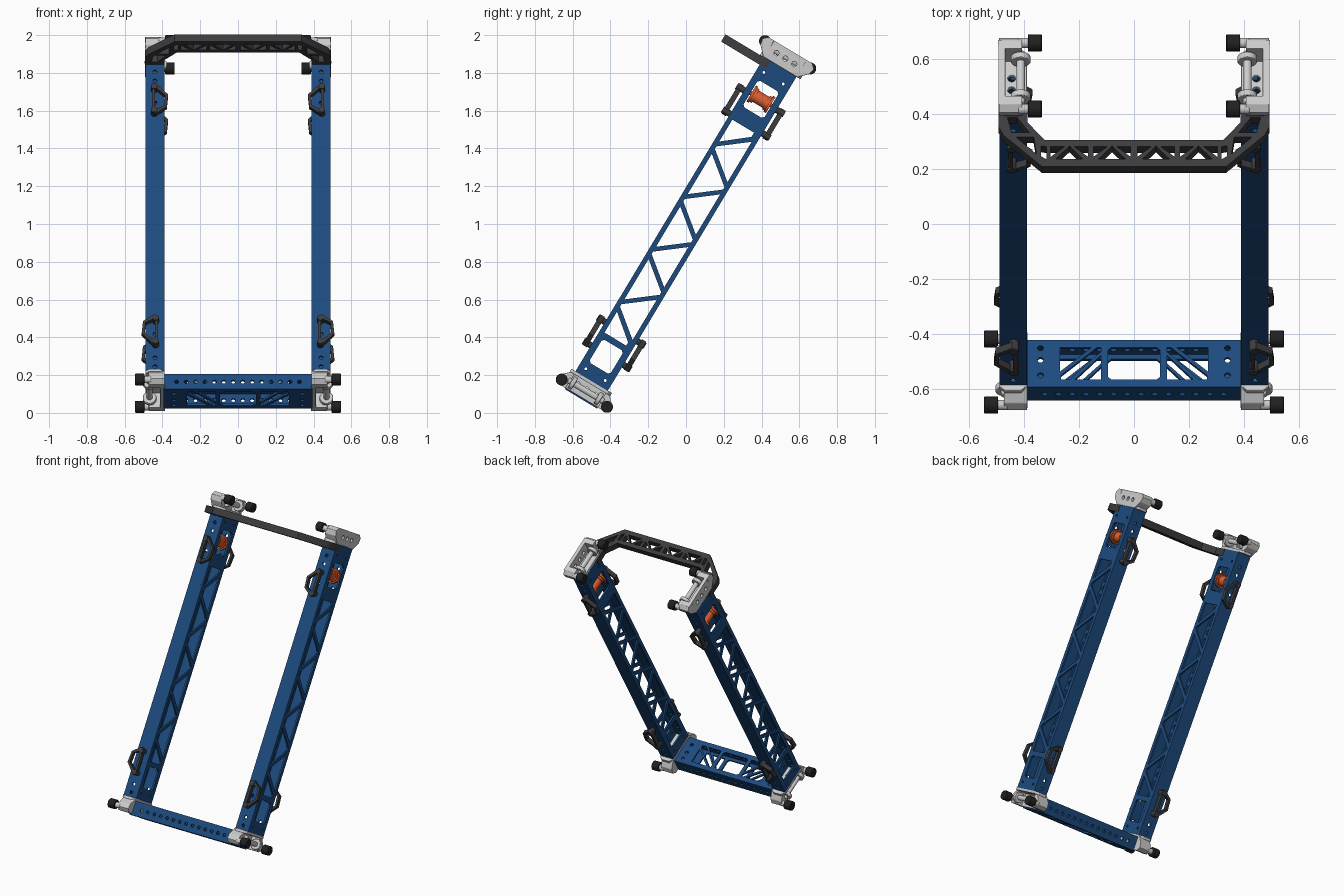
import bpy, bmesh, math
from mathutils import Matrix, Vector

if "Cube" in bpy.data.objects:
    bpy.data.objects.remove(bpy.data.objects["Cube"])

# Everything is modelled upright (x, depth v, length u) and then leaned back as one frame
LEAN = Matrix.Translation((0, 0, 1)) @ Matrix.Rotation(math.radians(-31), 4, 'X')
X, V, U = Vector((1, 0, 0)), Vector((0, 1, 0)), Vector((0, 0, 1))
# half turn about the depth axis of the right rail: turns top fittings into bottom fittings
FLIP = Matrix.Translation((0.88, 0, 0)) @ Matrix.Rotation(math.pi, 4, 'Y')


def material(name, rgb):
    m = bpy.data.materials.new(name)
    m.diffuse_color = (*rgb, 1)
    m.use_nodes = True
    m.node_tree.nodes["Principled BSDF"].inputs["Base Color"].default_value = m.diffuse_color
    return m


BLUE = material("blue_paint", (0.012, 0.07, 0.21))
DARK = material("dark_grey", (0.045, 0.045, 0.05))
BLACK = material("black_rubber", (0.015, 0.015, 0.015))
PALE = material("pale_metal", (0.55, 0.55, 0.54))
ORANGE = material("orange_plastic", (0.75, 0.12, 0.03))


def circ(cx, cy, r, n=16):
    return [(cx + r * math.cos(2 * math.pi * i / n), cy + r * math.sin(2 * math.pi * i / n)) for i in range(n)]


def rect(cx, cy, hx, hy, c=0.012):
    return [(cx - hx + c, cy - hy), (cx + hx - c, cy - hy), (cx + hx, cy - hy + c), (cx + hx, cy + hy - c),
            (cx + hx - c, cy + hy), (cx - hx + c, cy + hy), (cx - hx, cy + hy - c), (cx - hx, cy - hy + c)]


def plate(bm, loops, thick, origin, ex, ey):
    """Flat plate: first loop is the outline, the others are holes."""
    cu = bpy.data.curves.new("tmp", 'CURVE')
    cu.dimensions, cu.fill_mode, cu.extrude = '2D', 'BOTH', thick / 2
    for loop in loops:
        sp = cu.splines.new('POLY')
        sp.points.add(len(loop) - 1)
        for p, q in zip(sp.points, loop):
            p.co = (q[0], q[1], 0, 1)
        sp.use_cyclic_u = True
    ob = bpy.data.objects.new("tmp", cu)
    bpy.context.collection.objects.link(ob)
    me = bpy.data.meshes.new_from_object(ob.evaluated_get(bpy.context.evaluated_depsgraph_get()))
    m = Matrix((ex, ey, ex.cross(ey))).transposed().to_4x4()
    me.transform(Matrix.Translation(origin) @ m)
    bm.from_mesh(me)
    bpy.data.objects.remove(ob)
    bpy.data.curves.remove(cu)
    bpy.data.meshes.remove(me)


def cyl(bm, a, b, r, n=24):
    a, b = Vector(a), Vector(b)
    rot = (b - a).to_track_quat('Z', 'Y').to_matrix().to_4x4()
    bmesh.ops.create_cone(bm, cap_ends=True, segments=n, radius1=r, radius2=r, depth=(b - a).length,
                          matrix=Matrix.Translation((a + b) / 2) @ rot)


def box(bm, lo, hi):
    lo, hi = Vector(lo), Vector(hi)
    bmesh.ops.create_cube(bm, size=1, matrix=Matrix.Translation((lo + hi) / 2) @ Matrix.Diagonal((*(hi - lo), 1)))


def finish(bm, name, mat, mirror=True, bevel=0, move=None):
    bmesh.ops.remove_doubles(bm, verts=bm.verts, dist=1e-5)
    if move:
        bmesh.ops.transform(bm, matrix=move, verts=bm.verts)
    bmesh.ops.recalc_face_normals(bm, faces=bm.faces)
    me = bpy.data.meshes.new(name)
    bm.to_mesh(me)
    bm.free()
    me.materials.append(mat)
    ob = bpy.data.objects.new(name, me)
    bpy.context.collection.objects.link(ob)
    ob.matrix_world = LEAN
    bpy.ops.object.select_all(action='DESELECT')
    ob.select_set(True)
    bpy.context.view_layer.objects.active = ob
    bpy.ops.object.shade_smooth_by_angle(angle=math.radians(30))
    if bevel:
        bv = ob.modifiers.new("bevel", 'BEVEL')
        bv.width, bv.segments, bv.limit_method = bevel, 2, 'ANGLE'
    if mirror:
        ob.modifiers.new("mirror", 'MIRROR')


# Side rails: box tube, truss-cut side walls, drilled front and back walls
bm = bmesh.new()
lo, hi = -0.985, 0.97
holes = [rect(0, 0.77, 0.065, 0.082), rect(0, -0.82, 0.065, 0.072),
         [(-.074, .465), (.06, .574), (.06, .6), (-.074, .6)],
         [(-.074, -.586), (.06, -.695), (.06, -.715), (-.074, -.715)]]
for i in range(4):
    if i < 3:
        a = -0.548 + 0.325 * i
        holes.append([(-.074, a + .038), (.074, a + .155), (.074, a + .17), (-.074, a + .287)])
    b = -0.71 + 0.325 * i
    holes.append([(.074, b + .038), (.074, b + .287), (-.074, b + .17), (-.074, b + .155)])
holes += [circ(s * 0.06, u, 0.008, 10) for s in (-1, 1) for u in (0.9, -0.93)]
for x in (0.396, 0.484):
    plate(bm, [rect(0, (lo + hi) / 2, 0.1, (hi - lo) / 2, 0.001)] + holes, 0.012, (x, 0, 0), V, U)
drill = [circ(0.44, u, 0.011) for u in (.88, .825, .69, -.74, -.885, -.94)]
for v in (-0.094, 0.094):
    plate(bm, [rect(0.44, (lo + hi) / 2, 0.05, (hi - lo) / 2, 0.001)] + drill, 0.012, (0, v, 0), X, U)
finish(bm, "side_rail", BLUE)

# Bottom cross beam: box with drilled front/back and cut-out top/bottom
bm = bmesh.new()
row = [circ(-0.325 + 0.05 * i, -1.035, 0.011) for i in range(14)]
for v in (-0.094, 0.094):
    plate(bm, [rect(0, -1.0325, 0.395, 0.0475, 0.001)] + row, 0.012, (0, v, 0), X, U)
cuts = [rect(0, 0, 0.095, 0.068)]
for s in (-1, 1):
    cuts += [[(s * x, v) for x, v in t] for t in (
        [(.27, .068), (.27, -.035), (.155, .068)],
        [(.12, -.068), (.12, .035), (.215, -.068)],
        [(.12, .05), (.12, .068), (.135, .068), (.265, -.05), (.265, -.068), (.235, -.068)])]
    cuts += [circ(s * 0.34, v, 0.011) for v in (-.05, .015, .065)]
for u in (-0.991, -1.074):
    plate(bm, [rect(0, 0, 0.395, 0.1, 0.001)] + cuts, 0.012, (0, 0, u), X, V)
finish(bm, "bottom_beam", BLUE, mirror=False)

# Top cross bar: bent lattice arch lying square to the rails
bm = bmesh.new()
half = [(.335, -.338), (.475, -.205), (.492, -.17), (.492, -.06), (.388, -.06), (.388, -.15), (.325, -.225)]
outline = half + [(-x, v) for x, v in reversed(half)]
f, k = -0.307, -0.254
cuts = []
for s in (-1, 1):
    tris = [[(.355, -.285), (.43, -.212), (.365, -.212)], [(.38, -.194), (.445, -.194), (.46, -.13), (.425, -.13)],
            [(.318, f), (.338, -.295), (.338, -.25), (.318, k)]]
    for c in (0.08, 0.235):
        tris += [[(c - .05, f), (c + .05, f), (c, k + .004)],
                 [(c - .068, f + .01), (c - .068, k), (c - .018, k)],
                 [(c + .068, f + .01), (c + .068, k), (c + .018, k)]]
    cuts += [[(s * x, v) for x, v in t] for t in tris]
plate(bm, [outline] + cuts, 0.045, (0, 0, 0.946), X, V)
finish(bm, "top_bar", DARK, mirror=False)

# End brackets, pins, wheels and cleats; the bottom set is the top set turned over
for end, move in (("top", None), ("bottom", FLIP)):
    bm = bmesh.new()
    side = [(-.105, .97), (.105, .97), (.15, 1.015), (.158, 1.05), (.135, 1.073),
            (-.135, 1.073), (-.158, 1.05), (-.15, 1.015)]
    plate(bm, [side] + [circ(v, 1.022, 0.013) for v in (-.055, 0, .055)], 0.024, (0.48, 0, 0), V, U)
    base = rect(0.44, 0, 0.05, 0.125, 0.02)
    plate(bm, [base] + [circ(0.445, v, 0.014) for v in (-.025, .025)], 0.018, (0, 0, 0.978), X, V)
    for s in (-1, 1):
        arm = [(s * .095, .975), (s * .11, .975), (s * .15, 1.015), (s * .158, 1.05), (s * .135, 1.073), (s * .1, 1.073)]
        plate(bm, [arm], 0.085, (0.4495, 0, 0), V, U)
    finish(bm, end + "_bracket", PALE, bevel=0.005, move=move)

    bm = bmesh.new()
    cyl(bm, (.412, -.11, 1.03), (.412, .11, 1.03), 0.016)
    for s in (-1, 1):
        cyl(bm, (.412, s * .068, 1.03), (.412, s * .092, 1.03), 0.036)
        cyl(bm, (.38, s * .14, 1.045), (.42, s * .14, 1.045), 0.019)
    finish(bm, end + "_pin", PALE, bevel=0.003, move=move)

    bm = bmesh.new()
    for s in (-1, 1):
        cyl(bm, (.335, s * .14, 1.045), (.386, s * .14, 1.045), 0.0315)
    finish(bm, end + "_wheel", BLACK, bevel=0.004, move=move)

    bm = bmesh.new()
    ring = [(.456, .605), (.456, .775), (.436, .785), (.37, .715), (.377, .64), (.436, .598)]
    hole = [(.44, .622), (.44, .762), (.386, .71), (.391, .648)]
    for s in (-1, 1):
        plate(bm, [ring, hole], 0.028, (0, s * .128, 0), X, U)
        for u in (0.62, 0.765):
            cyl(bm, (.444, s * .098, u), (.444, s * .147, u), 0.017, 16)
    finish(bm, end + "_cleat", DARK, move=Matrix.Translation((0, 0, -.045)) @ FLIP if move else None)

# Orange spool inside the upper rail window
bm = bmesh.new()
cyl(bm, (.44, -.06, .77), (.44, .06, .77), 0.034)
for s in (-1, 1):
    cyl(bm, (.44, s * .046, .77), (.44, s * .06, .77), 0.049)
    cyl(bm, (.44, s * .032, .77), (.44, s * .046, .77), 0.041)
cyl(bm, (.44, -.095, .77), (.44, .095, .77), 0.01, 12)
finish(bm, "spool", ORANGE)
